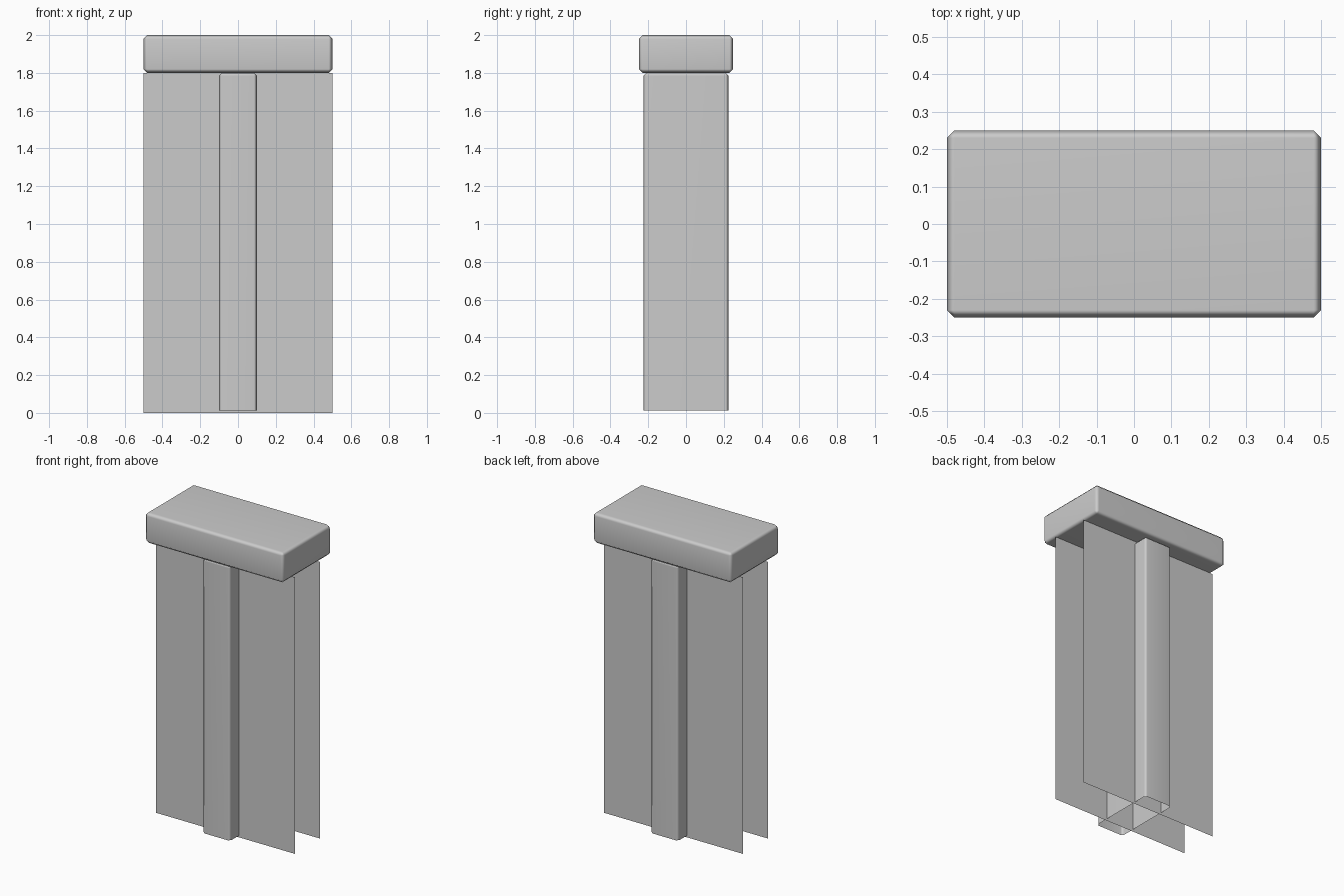
import bpy
import bmesh

if "Cube" in bpy.data.objects:
    bpy.data.objects.remove(bpy.data.objects["Cube"])


def finish(name, bm, smooth=False):
    me = bpy.data.meshes.new(name)
    bm.to_mesh(me)
    bm.free()
    ob = bpy.data.objects.new(name, me)
    bpy.context.collection.objects.link(ob)
    if smooth:
        for p in me.polygons:
            p.use_smooth = True
        wn = ob.modifiers.new("flat_faces", 'WEIGHTED_NORMAL')
        wn.keep_sharp = True
    return ob


def chamfered_box(name, size, z0, z1, bevel, open_bottom=False):
    bm = bmesh.new()
    bmesh.ops.create_cube(bm, size=1)
    for v in bm.verts:
        v.co.x *= size[0]
        v.co.y *= size[1]
        v.co.z = z1 if v.co.z > 0 else z0
    if open_bottom:
        low = [f for f in bm.faces if f.normal.z < -0.5]
        bmesh.ops.delete(bm, geom=low, context='FACES_ONLY')
    edges = [e for e in bm.edges if not e.is_boundary]
    bmesh.ops.bevel(bm, geom=edges, offset=bevel, segments=1,
                    profile=0.5, affect='EDGES')
    return finish(name, bm, True)


# Chamfered cap slab
chamfered_box("cap", (1.0, 0.5), 1.8, 2.0, 0.02)

# Central post, hollow and open at the bottom
chamfered_box("post", (0.2, 0.45), 0.013, 1.8, 0.015, open_bottom=True)

# Two thin wall panels, one facing each way
for name, s in (("front_panel", -1), ("back_panel", 1)):
    y = s * 0.13
    bm = bmesh.new()
    vs = [bm.verts.new(c) for c in ((s * 0.5, y, 0), (-s * 0.5, y, 0),
                                    (-s * 0.5, y, 1.8), (s * 0.5, y, 1.8))]
    bm.faces.new(vs)
    finish(name, bm)
